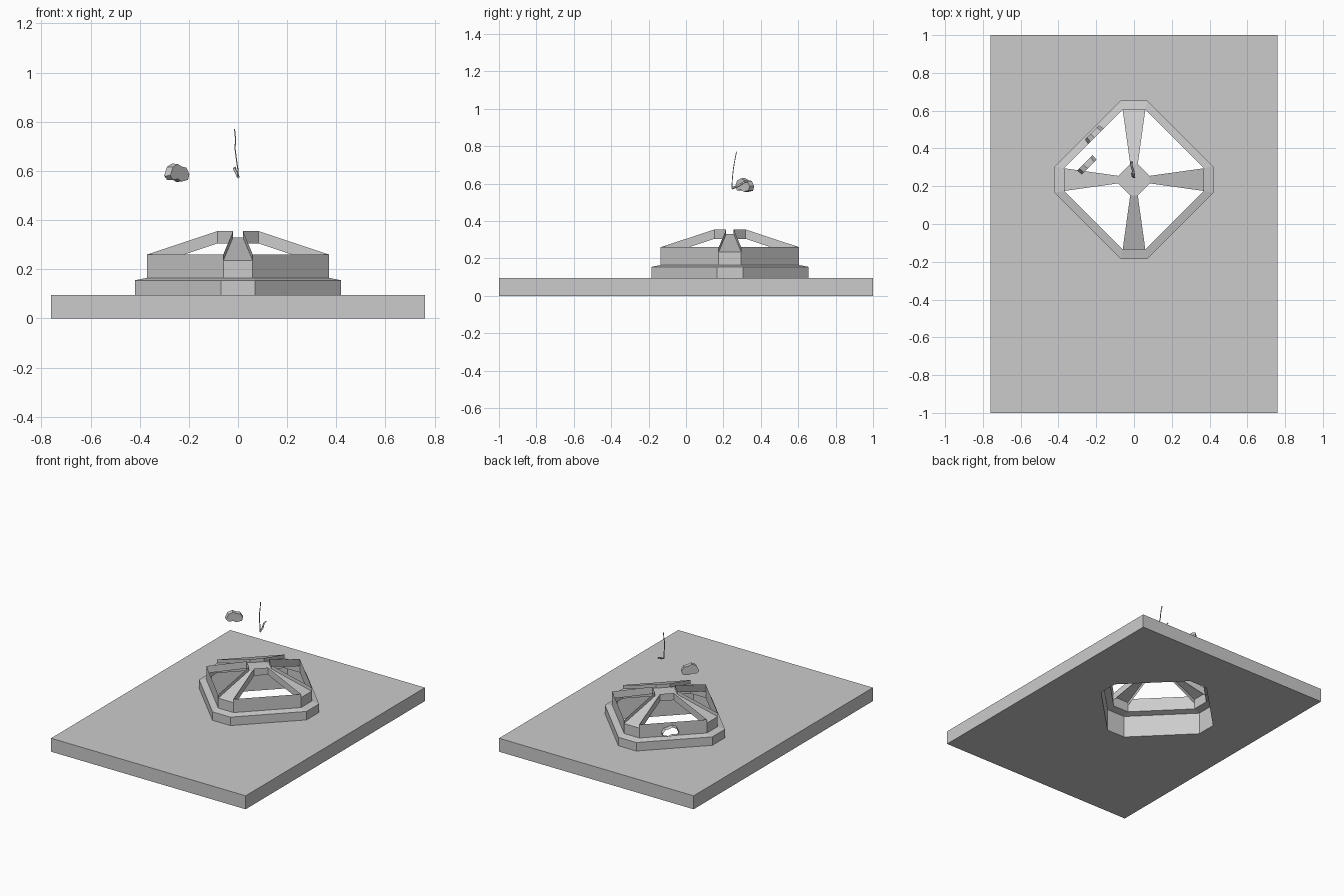
import bpy, bmesh, math
from mathutils import Vector

if "Cube" in bpy.data.objects:
    bpy.data.objects.remove(bpy.data.objects["Cube"])

C = Vector((0, 0.235, 0))            # centre of the skylight


def octagon(r, h, z):
    pts = [(h, -r), (r, -h), (r, h), (h, r), (-h, r), (-r, h), (-r, -h), (-h, -r)]
    return [C + Vector((x, y, z)) for x, y in pts]


def finish(name, bm):
    bmesh.ops.remove_doubles(bm, verts=bm.verts, dist=1e-5)
    bmesh.ops.recalc_face_normals(bm, faces=bm.faces)
    me = bpy.data.meshes.new(name)
    bm.to_mesh(me)
    bm.free()
    ob = bpy.data.objects.new(name, me)
    bpy.context.collection.objects.link(ob)
    return ob


def face(bm, pts):
    return bm.faces.new([bm.verts.new(p) for p in pts])


def holed_face(bm, outer, inner, normal):
    edges = []
    for loop in (outer, inner):
        vs = [bm.verts.new(p) for p in loop]
        edges += [bm.edges.new((vs[i], vs[(i + 1) % len(vs)])) for i in range(len(vs))]
    bmesh.ops.triangle_fill(bm, use_beauty=True, use_dissolve=False,
                            edges=edges, normal=normal)


def loft(bm, a, b, skip=()):
    n = len(a)
    for i in range(n):
        if i not in skip:
            j = (i + 1) % n
            face(bm, [a[i], a[j], b[j], b[i]])


# Roof slab with octagonal opening
bm = bmesh.new()
rect = [(-0.76, -1), (0.76, -1), (0.76, 1), (-0.76, 1)]
low = [Vector((x, y, 0)) for x, y in rect]
top = [Vector((x, y, 0.095)) for x, y in rect]
holed_face(bm, low, octagon(0.42, 0.07, 0), (0, 0, -1))
holed_face(bm, top, octagon(0.42, 0.07, 0.095), (0, 0, 1))
loft(bm, low, top)
finish("roof_slab", bm)

# Broken opening outline: u along the wall, v up
SHARD = [(-0.058, -0.012), (-0.04, -0.03), (-0.012, -0.026), (0.012, -0.037),
         (0.05, -0.03), (0.058, -0.006), (0.04, 0.022), (0.016, 0.026),
         (-0.012, 0.038), (-0.042, 0.025)]
U = Vector((1, 1, 0)).normalized()
N = Vector((-1, 1, 0)).normalized()


def shard_loop(center, out, s=1.0):
    return [center + U * (u * s) + Vector((0, 0, v * s)) + N * out for u, v in SHARD]


# Stepped kerb, one wall pierced
bm = bmesh.new()
rings = [octagon(0.42, 0.07, 0), octagon(0.42, 0.07, 0.155),
         octagon(0.37, 0.06, 0.165)]
rim = octagon(0.37, 0.06, 0.26)
sill = octagon(0.37, 0.06, 0.235)
loft(bm, rings[0], rings[1])
loft(bm, rings[1], rings[2])
base = rings[2]
for i in range(8):
    j = (i + 1) % 8
    if i in (1, 3, 5, 7):            # short walls stop at the rib floor
        face(bm, [base[i], base[j], sill[j], sill[i]])
    elif i != 4:
        face(bm, [base[i], base[j], rim[j], rim[i]])
hole_c = (base[4] + base[5]) / 2 + U * 0.02
hole_c.z = 0.202
holed_face(bm, [base[4], base[5], rim[5], rim[4]], shard_loop(hole_c, 0), N)
finish("kerb", bm)

# Torn rim around the opening
bm = bmesh.new()
loft(bm, shard_loop(hole_c, 0), shard_loop(hole_c, 0.03, 0.9))
finish("torn_rim", bm)

# Flung wall fragment
bm = bmesh.new()
fc = Vector((-0.248, 0.312, 0.592))
a, b = shard_loop(fc, -0.016, 0.95), shard_loop(fc, 0.016)
loft(bm, a, b)
face(bm, a)
face(bm, b)
finish("wall_fragment", bm)

# Four channel ribs and the hub
bm = bmesh.new()
R0, H0, R1, H1 = 0.37, 0.06, 0.083, 0.02
for k in range(4):
    ang = k * math.pi / 2

    def P(r, h, z):
        return C + Vector((r * math.cos(ang) - h * math.sin(ang),
                           r * math.sin(ang) + h * math.cos(ang), z))
    face(bm, [P(R0, -H0, 0.235), P(R0, H0, 0.235), P(R1, H1, 0.33), P(R1, -H1, 0.33)])
    for s in (-1, 1):
        face(bm, [P(R0, s * H0, 0.21), P(R0, s * H0, 0.26),
                  P(R1, s * H1, 0.355), P(R1, s * H1, 0.305)])
    face(bm, [P(R1, H1, 0.305), P(H1, R1, 0.305), P(H1, R1, 0.355), P(R1, H1, 0.355)])
face(bm, octagon(R1, H1, 0.33))
finish("ribs_and_hub", bm)


# Dangling wire and bent strip
def wire(name, pts, radius):
    cu = bpy.data.curves.new(name, 'CURVE')
    cu.dimensions = '3D'
    cu.bevel_depth = radius
    cu.bevel_resolution = 0
    cu.use_fill_caps = True
    sp = cu.splines.new('POLY')
    sp.points.add(len(pts) - 1)
    for p, co in zip(sp.points, pts):
        p.co = (*co, 1)
    ob = bpy.data.objects.new(name, cu)
    bpy.context.collection.objects.link(ob)


wire("wire", [(0.001, 0.245, 0.575), (-0.001, 0.247, 0.61), (-0.007, 0.25, 0.65),
              (-0.012, 0.255, 0.69), (-0.010, 0.262, 0.73), (-0.014, 0.27, 0.77)], 0.003)
wire("bent_strip", [(0.001, 0.245, 0.575), (-0.004, 0.28, 0.588),
                    (-0.014, 0.31, 0.607), (-0.012, 0.33, 0.612)], 0.006)
